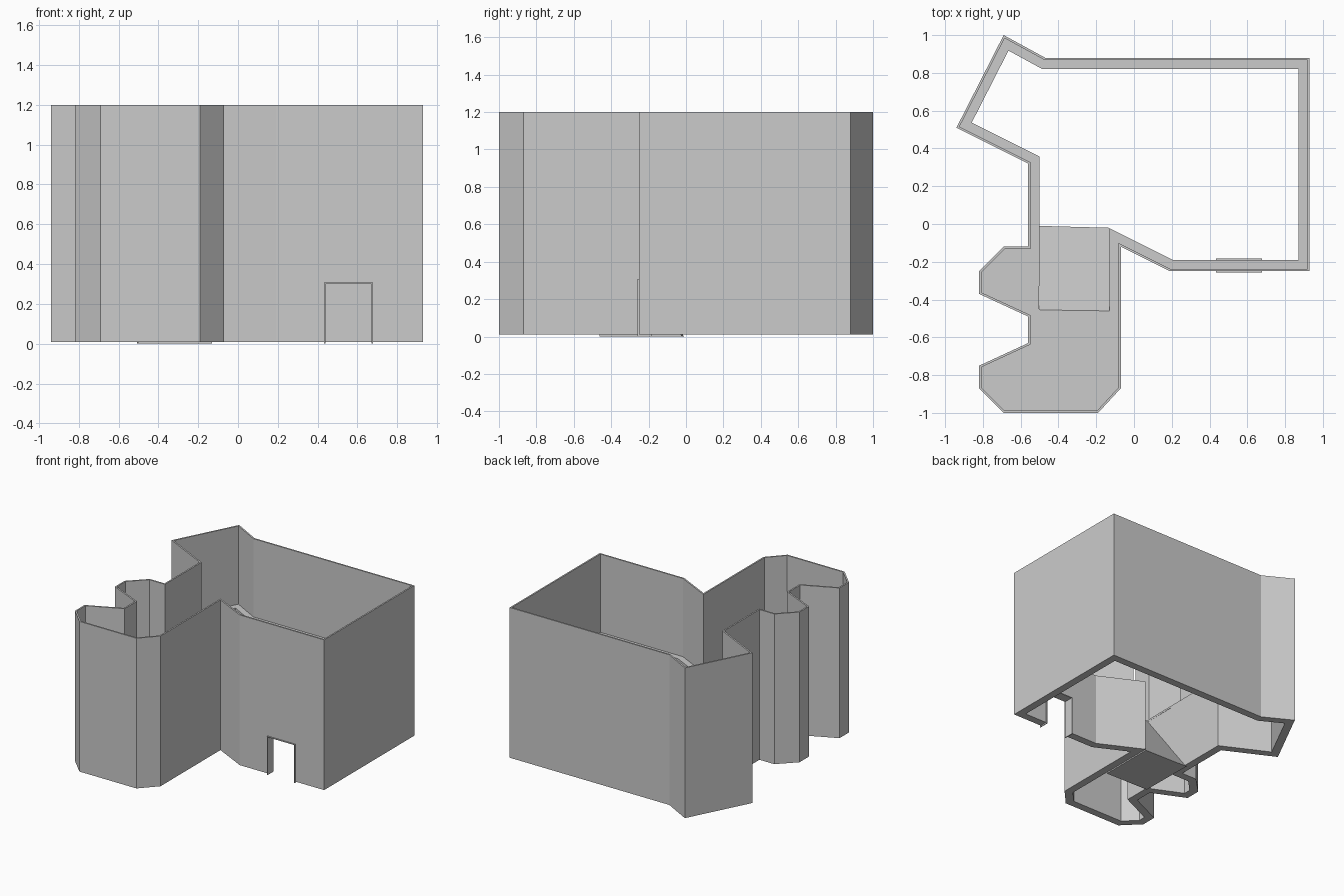
import bpy
from mathutils import Vector

if "Cube" in bpy.data.objects:
    bpy.data.objects.remove(bpy.data.objects["Cube"])

LEDGE, BASE, TOP = 0.58, 0.01, 1.2

# Outer plan, counter-clockwise: big room then lobed annex
PLAN = [(.93, -.25), (.93, .88), (-.47, .88), (-.69, 1.0), (-.94, .51),
        (-.56, .32), (-.56, -.12), (-.69, -.12), (-.82, -.25), (-.82, -.37),
        (-.56, -.49), (-.56, -.63), (-.82, -.75), (-.82, -.87), (-.69, -1.0),
        (-.19, -1.0), (-.07, -.87), (-.07, -.12), (.19, -.25)]


def inset(points, d):
    """Mitred inward offset of a counter-clockwise outline."""
    out = []
    for i, p in enumerate(points):
        p = Vector(p)
        a = (p - Vector(points[i - 1])).normalized()
        b = (Vector(points[(i + 1) % len(points)]) - p).normalized()
        na, nb = Vector((-a.y, a.x)), Vector((-b.y, b.x))
        q = p + (na + nb) * d / (1 + na.dot(nb))
        out.append((q.x, q.y))
    return out


def make(name, verts, faces):
    me = bpy.data.meshes.new(name)
    me.from_pydata(verts, [], faces)
    me.update()
    ob = bpy.data.objects.new(name, me)
    bpy.context.collection.objects.link(ob)
    return ob


def prism(name, points, z0, z1):
    n = len(points)
    verts = [(x, y, z) for z in (z0, z1) for x, y in points]
    faces = [tuple(reversed(range(n))), tuple(range(n, 2 * n))]
    faces += [(i, (i + 1) % n, n + (i + 1) % n, n + i) for i in range(n)]
    return make(name, verts, faces)


def box(name, x0, x1, y0, y1, z0, z1):
    return prism(name, [(x0, y0), (x1, y0), (x1, y1), (x0, y1)], z0, z1)


# Walls: thick lower part, inner ledge, thin upper part
thin, thick = inset(PLAN, .012), inset(PLAN, .06)
loops = [(PLAN, BASE), (PLAN, TOP), (thin, TOP), (thin, LEDGE),
         (thick, LEDGE), (thick, BASE)]
n, m = len(PLAN), len(loops)
verts = [(x, y, z) for pts, z in loops for x, y in pts]
faces = []
for k in range(m):
    a, b = k * n, (k + 1) % m * n
    for i in range(n):
        j = (i + 1) % n
        faces.append((a + i, a + j, b + j, b + i))
walls = make("walls", verts, faces)

# Doorway cut through the front wall
cutter = box("door_cutter", .437, .673, -.35, -.1, -.1, .305)
cutter.hide_render = True
mod = walls.modifiers.new("doorway", 'BOOLEAN')
mod.operation, mod.solver, mod.object = 'DIFFERENCE', 'EXACT', cutter
bpy.context.view_layer.objects.active = walls
bpy.ops.object.modifier_apply(modifier=mod.name)
bpy.data.objects.remove(cutter)

# Thin door lining, slightly proud of the wall
box("door_jamb_left", .433, .439, -.258, -.182, 0, .307)
box("door_jamb_right", .671, .677, -.258, -.182, 0, .307)
box("door_head", .439, .671, -.258, -.182, .301, .307)

# Raised annex floor, open over the ramp
prism("annex_floor", thick[6:17] + [(-.13, -.46), (-.503, -.455)],
      LEDGE - .015, LEDGE)

# Solid ramp from the room up to the annex floor
make("ramp",
     [(-.507, -.01, 0), (-.13, -.02, 0), (-.13, -.462, 0), (-.503, -.455, 0),
      (-.13, -.462, LEDGE), (-.503, -.455, LEDGE)],
     [(0, 1, 2, 3), (0, 5, 4, 1), (3, 2, 4, 5), (0, 3, 5), (1, 4, 2)])

# Side wall between ramp and annex lobe
box("ramp_side_wall", -.512, -.503, -.455, -.18, BASE, LEDGE - .002)
